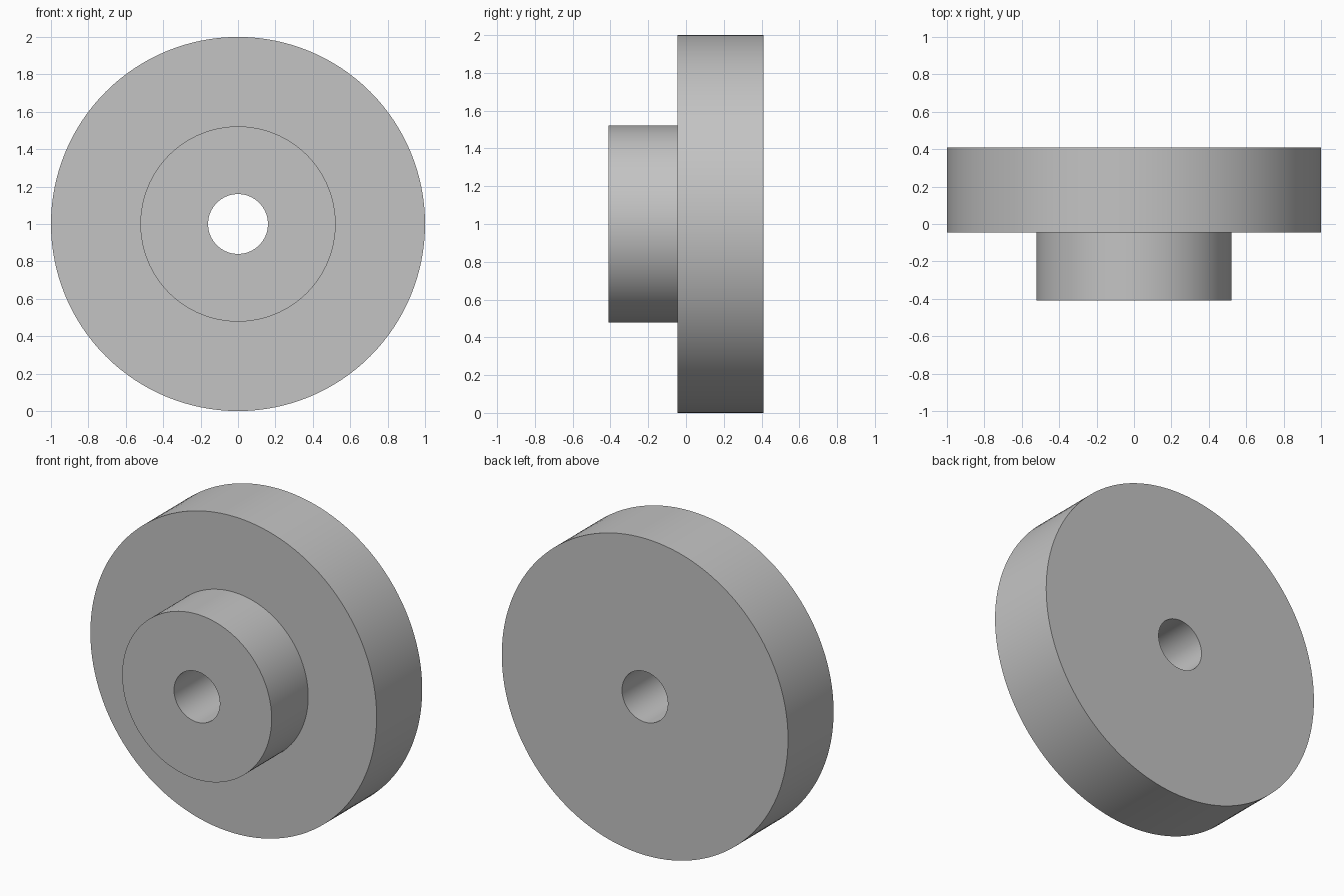
import bpy
import bmesh
from math import pi
from mathutils import Matrix

cube = bpy.data.objects.get("Cube")
if cube:
    bpy.data.objects.remove(cube, do_unlink=True)

SEGMENTS = 128
DISC_R, HUB_R, BORE_R = 1.0, 0.522, 0.16
FRONT, STEP, BACK = -0.41, -0.045, 0.41

# Plain grey metal
grey = bpy.data.materials.new("grey_metal")
grey.use_nodes = True
colour = (0.55, 0.55, 0.55, 1.0)
grey.diffuse_color = colour
grey.node_tree.nodes["Principled BSDF"].inputs["Base Color"].default_value = colour

# Closed half section (radius, y) running from bore to hub to disc and back
section = [(BORE_R, FRONT), (HUB_R, FRONT), (HUB_R, STEP),
           (DISC_R, STEP), (DISC_R, BACK), (BORE_R, BACK)]

# Revolve the section about the y axis
bm = bmesh.new()
rings = []
for i in range(SEGMENTS):
    turn = Matrix.Rotation(2 * pi * i / SEGMENTS, 3, "Y")
    rings.append([bm.verts.new(turn @ bm.verts.new((r, y, 0)).co) for r, y in section])
bmesh.ops.delete(bm, geom=[v for v in bm.verts if not any(v in r for r in rings)], context="VERTS")
for i, ring in enumerate(rings):
    after = rings[(i + 1) % SEGMENTS]
    for j in range(len(section)):
        k = (j + 1) % len(section)
        bm.faces.new((ring[j], ring[k], after[k], after[j]))
bmesh.ops.recalc_face_normals(bm, faces=bm.faces)

mesh = bpy.data.meshes.new("flanged_hub_wheel")
bm.to_mesh(mesh)
bm.free()
mesh.materials.append(grey)

wheel = bpy.data.objects.new("flanged_hub_wheel", mesh)
wheel.location.z = DISC_R
bpy.context.collection.objects.link(wheel)

# Smooth round walls with crisp rims
bpy.context.view_layer.objects.active = wheel
wheel.select_set(True)
bpy.ops.object.shade_smooth_by_angle(angle=pi / 6)
